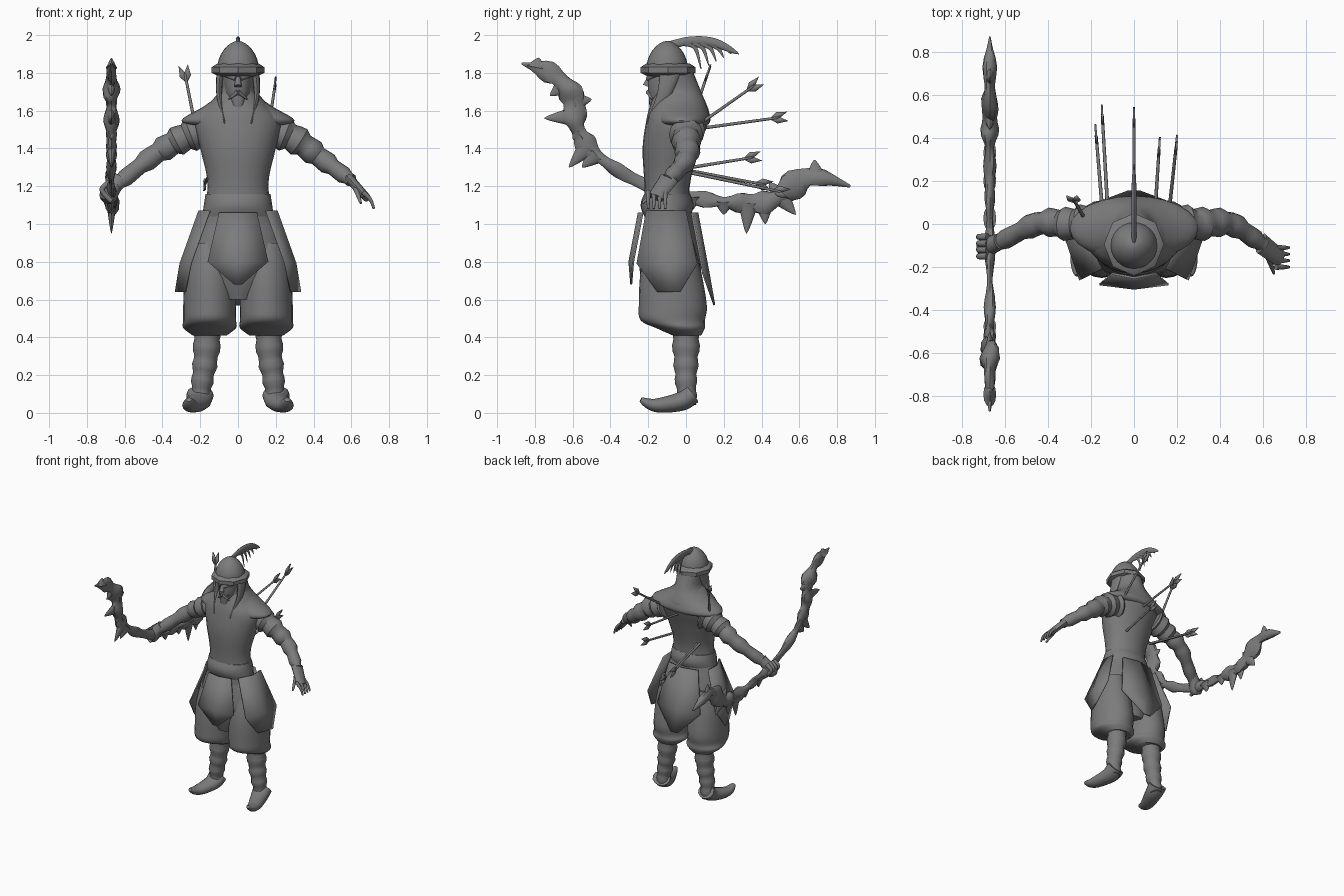
import bpy, math
from mathutils import Vector

cube = bpy.data.objects.get("Cube")
if cube:
    bpy.data.objects.remove(cube, do_unlink=True)

grey = bpy.data.materials.new("stone grey")
grey.use_nodes = True
grey.diffuse_color = (.2, .2, .2, 1)
for node in grey.node_tree.nodes:
    if node.type == "BSDF_PRINCIPLED":
        node.inputs["Base Color"].default_value = grey.diffuse_color

parts = []
X, Y, Z = Vector((1, 0, 0)), Vector((0, 1, 0)), Vector((0, 0, 1))
BOTH_SIDES = (("left", 1), ("right", -1))


def add_mesh(name, verts, faces, thickness=0):
    mesh = bpy.data.meshes.new(name)
    mesh.from_pydata(verts, [], faces)
    mesh.materials.append(grey)
    obj = bpy.data.objects.new(name, mesh)
    bpy.context.scene.collection.objects.link(obj)
    parts.append(obj)
    if thickness:
        solid = obj.modifiers.new("thickness", "SOLIDIFY")
        solid.thickness, solid.offset = thickness, 0


def smooth_path(rows, steps=6):
    """Catmull-Rom interpolation through rows of numbers."""
    last = len(rows) - 1
    smoothed = []
    for i in range(last):
        near = [rows[max(0, min(last, i + k))] for k in (-1, 0, 1, 2)]
        for step in range(steps):
            t = step / steps
            smoothed.append([b + t / 2 * (c - a + t * (2 * a - 5 * b + 4 * c - d + t * (3 * (b - c) + d - a)))
                             for a, b, c, d in zip(*near)])
    return smoothed + [list(rows[last])]


def skin(name, rows, ref=X, sides=12, ridge=0, twist=0, upright=None):
    """Skin elliptical rings: x, y, z, radius along ref, radius across it."""
    verts, faces, last = [], [], len(rows) - 1
    for i, (x, y, z, along, across) in enumerate(rows):
        ahead, behind = rows[min(i + 1, last)], rows[max(i - 1, 0)]
        tangent = upright or (Vector(ahead[:3]) - Vector(behind[:3])).normalized()
        side = (ref - tangent * ref.dot(tangent)).normalized()
        other = tangent.cross(side)
        for k in range(sides):
            angle = math.tau * k / sides
            swell = 1 + ridge * math.cos(2 * angle + twist * i)
            offset = side * along * math.cos(angle) + other * across * math.sin(angle)
            verts.append(Vector((x, y, z)) + offset * swell)
    for i in range(last):
        for k in range(sides):
            here, following = i * sides, (k + 1) % sides
            faces.append((here + k, here + following, here + sides + following, here + sides + k))
    faces.append(tuple(reversed(range(sides))))
    faces.append(tuple(range(last * sides, last * sides + sides)))
    add_mesh(name, verts, faces)


def body(name, rings, x=0, sides=24, steps=4):
    """Upright form from level rings of height, half width, front and back."""
    rows = [(x, (front + back) / 2, z, width, (back - front) / 2) for z, width, front, back in rings]
    direction = Z if rows[-1][2] > rows[0][2] else -Z
    skin(name, smooth_path(rows, steps), X, sides, upright=direction)


def limb(name, points, start, end, curve=1, bulge=0, waves=0, wave=0, flat=1, ref=X, ridge=0, twist=0):
    """Tapered tube; flat scales it along ref, waves add rounded bands."""
    path = smooth_path(points)
    rows = []
    for i, point in enumerate(path):
        t = i / (len(path) - 1)
        radius = start + (end - start) * t ** curve + bulge * math.sin(math.pi * t * t)
        radius *= 1 + wave * math.sin(math.tau * waves * t)
        rows.append((*point, radius * flat, radius))
    skin(name, rows, ref, ridge=ridge, twist=twist)


def pair(x, y, z):
    return Vector((-x, y, z)), Vector((x, y, z))


def plate(name, top, middle, tip, ridge):
    """Pointed skirt plate with a raised centre line."""
    verts = []
    for (first, second), lift in ((top, ridge), (middle, ridge), (tip, Vector())):
        verts += [first, (first + second) / 2 + lift, second]
    faces = [(row + k, row + k + 3, row + k + 4, row + k + 1) for row in (0, 3) for k in (0, 1)]
    add_mesh(name, verts, faces, thickness=.01)


# Torso, sash, hips and shoulder mantle
body("torso", [(1, .2, -.22, .03), (1.2, .16, -.22, .02), (1.4, .2, -.23, .07),
               (1.55, .23, -.21, .12), (1.63, .16, -.19, .11), (1.72, .08, -.16, .04)])
sash = []
for i in range(7):
    swell = .02 * math.sin(math.pi * i / 6)
    sash.append((1.04 + .02 * i, .19 - .003 * i, -.22 - swell, .02 + swell))
body("waist_sash", sash, steps=2)
body("hips", [(1.1, .17, -.2, .02), (.8, .25, -.25, .08), (.6, .1, -.2, .05)])
body("mantle", [(1.8, .1, -.17, .04), (1.7, .1, -.17, .08), (1.63, .17, -.17, .11),
                (1.56, .29, -.17, .13), (1.53, .28, -.16, .12), (1.52, .2, -.15, .1)])

# Head and face
body("head", [(1.6, .04, -.16, -.05), (1.7, .07, -.2, 0), (1.83, .08, -.2, 0)])
limb("nose", [(0, -.18, 1.8), (0, -.21, 1.73)], .01, .02)
limb("beard", [(0, -.17, 1.7), (0, -.18, 1.61)], .05, .02, flat=.6, ref=Y)
for side, s in BOTH_SIDES:
    limb(side + "_moustache", [(0, -.2, 1.7), (s * .05, -.18, 1.66)], .014, .003, ref=Z)
    limb(side + "_brow", [(s * .01, -.2, 1.77), (s * .07, -.16, 1.79)], .014, .01, ref=Z)
    limb(side + "_helmet_flap", [(s * .09, -.08, 1.82), (s * .1, -.12, 1.68), (s * .07, -.2, 1.53)],
         .06, .01, flat=.4)

# Helmet with an eight-sided brim, and a swept plume
body("helmet_brim", [(1.78, .1, -.2, .01), (1.8, .14, -.24, .05), (1.83, .14, -.24, .05),
                     (1.85, .11, -.21, .02)], sides=8, steps=1)
dome = []
for i in range(9):
    angle = math.pi / 17 * i
    radius = .11 * math.cos(angle) ** 1.2
    dome.append((1.82 + .15 * math.sin(angle), radius, -.1 - radius, -.1 + radius))
body("helmet_dome", dome, steps=1)
limb("plume", [(0, -.1, 1.94), (0, .02, 1.97), (0, .15, 1.96), (0, .28, 1.9)], .025, .002, bulge=.014, flat=.5)
for i in range(5):
    y = .04 * i
    limb("plume_barb", [(0, y, 1.96), (0, y + .05, 1.93), (0, y + .08, 1.82 + .02 * i)], .02, .002, flat=.5)

# Skirt plates
plate("front_plate", pair(.1, -.23, 1.06), pair(.16, -.28, .8), pair(.02, -.29, .68), Y * -.02)
plate("back_plate", pair(.13, .03, 1.06), pair(.19, .09, .74), pair(.03, .15, .57), Y * .03)

for side, s in BOTH_SIDES:
    corners = [(Vector((s * x, front, z)), Vector((s * (x + .05), back, z)))
               for x, front, back, z in ((.15, -.21, 0, 1.07), (.25, -.26, .06, .79), (.28, -.15, -.03, .64))]
    plate(side + "_hip_plate", *corners, X * s * .03)

    # Baggy trouser leg, wrapped shin and boot with a curled toe
    body(side + "_trouser", [(.9, .1, -.2, .04), (.75, .13, -.24, .08), (.57, .14, -.25, .11),
                             (.49, .14, -.24, .1), (.45, .14, -.16, .1), (.41, .09, -.07, .08)], x=s * .15)
    limb(side + "_shin", [(s * .16, 0, .46), (s * .17, 0, .3), (s * .19, 0, .16), (s * .2, .01, .04)],
         .077, .045, waves=5, wave=.08)
    limb(side + "_boot", [(s * .2, .03, .1), (s * .21, -.03, .06), (s * .25, -.16, .04), (s * .26, -.24, .07)],
         .055, .012, curve=2, flat=1.3)

# Arms with banded sleeves
for side, s, elbow, wrist in (("left", 1, 1.34, (.6, -.1, 1.23)), ("right", -1, 1.36, (-.65, -.1, 1.2))):
    limb(side + "_arm", [(s * .17, 0, 1.5), (s * .3, 0, 1.45), (s * .45, 0, elbow), wrist],
         .095, .035, waves=6, wave=.13, ref=Y)

# Open left hand and right hand closed around the bow
limb("left_palm", [(.59, -.09, 1.24), (.68, -.16, 1.14)], .026, .022, flat=2, ref=Y)
limb("left_thumb", [(.62, -.14, 1.2), (.65, -.23, 1.11)], .018, .006)
limb("right_fist", [(-.62, -.08, 1.24), (-.67, -.1, 1.18), (-.7, -.12, 1.12)], .04, .03, bulge=.015, ref=Y)
for i in range(4):
    y = .03 * i - .2
    limb("left_finger", [(.66, y, 1.17), (.7, y, 1.13), (.72, y, 1.08)], .014, .006, ref=Y)
    y += .05
    limb("right_finger", [(-.68, y, 1.22), (-.72, y, 1.18), (-.67, y, 1.12)], .016, .012, ref=Y)

# Gnarled bow: twisted limbs that swell near their ends, with thorns
grip = (-.1, 1.16)
upper = [grip, (-.32, 1.26), (-.5, 1.39), (-.58, 1.52), (-.6, 1.67), (-.7, 1.79), (-.87, 1.85)]
lower = [grip, (.1, 1.13), (.3, 1.11), (.47, 1.13), (.65, 1.25), (.87, 1.2)]
bow_x = -.67
bow_core = []
for name, curve in (("bow_upper_limb", upper), ("bow_lower_limb", lower)):
    points = [(bow_x, y, z) for y, z in curve]
    limb(name, points, .034, .006, bulge=.045, flat=.6, waves=6, wave=.2, ridge=.2, twist=.7)
    bow_core += [Vector(point) for point in smooth_path(points)]
for y, z in ((-.75, 1.56), (-.62, 1.3), (-.6, 1.45), (-.72, 1.68), (-.78, 1.88), (-.5, 1.66), (-.55, 1.3),
             (.03, 1.07), (.32, .95), (.2, 1.05), (.42, 1), (.58, 1.05), (.44, 1.22), (.68, 1.34)):
    tip = Vector((bow_x, y, z))
    root = min(bow_core, key=lambda point: (point - tip).length)
    limb("bow_thorn", [root, tip], .06, .002, flat=.5)

# Arrows lodged in the back, each ending in a flat fork
for x, y, z, root_height in ((.2, .4, 1.76, 1.5), (0, .54, 1.57, 1.5), (.12, .4, 1.36, 1.3),
                             (-.15, .55, 1.16, 1.27), (-.18, .46, 1.2, 1.28), (-.29, .13, 1.84, 1.55)):
    root, tip = Vector((x * .8, .03, root_height)), Vector((x, y, z))
    aim = (tip - root).normalized()
    limb("arrow_shaft", [root, tip - aim * .05], .009, .007)
    across = aim.cross(Y if aim.z > .8 else X).normalized()
    for way in (across, -across):
        add_mesh("arrow_vane", [tip - aim * .1, tip - aim * .06 + way * .03, tip + way * .025, tip - aim * .04],
                 [(0, 1, 2, 3)], thickness=.009)

# Soft shading with crisp edges
bpy.ops.object.select_all(action="DESELECT")
for obj in parts:
    obj.select_set(True)
bpy.context.view_layer.objects.active = parts[0]
bpy.ops.object.shade_smooth_by_angle(angle=math.radians(40))
